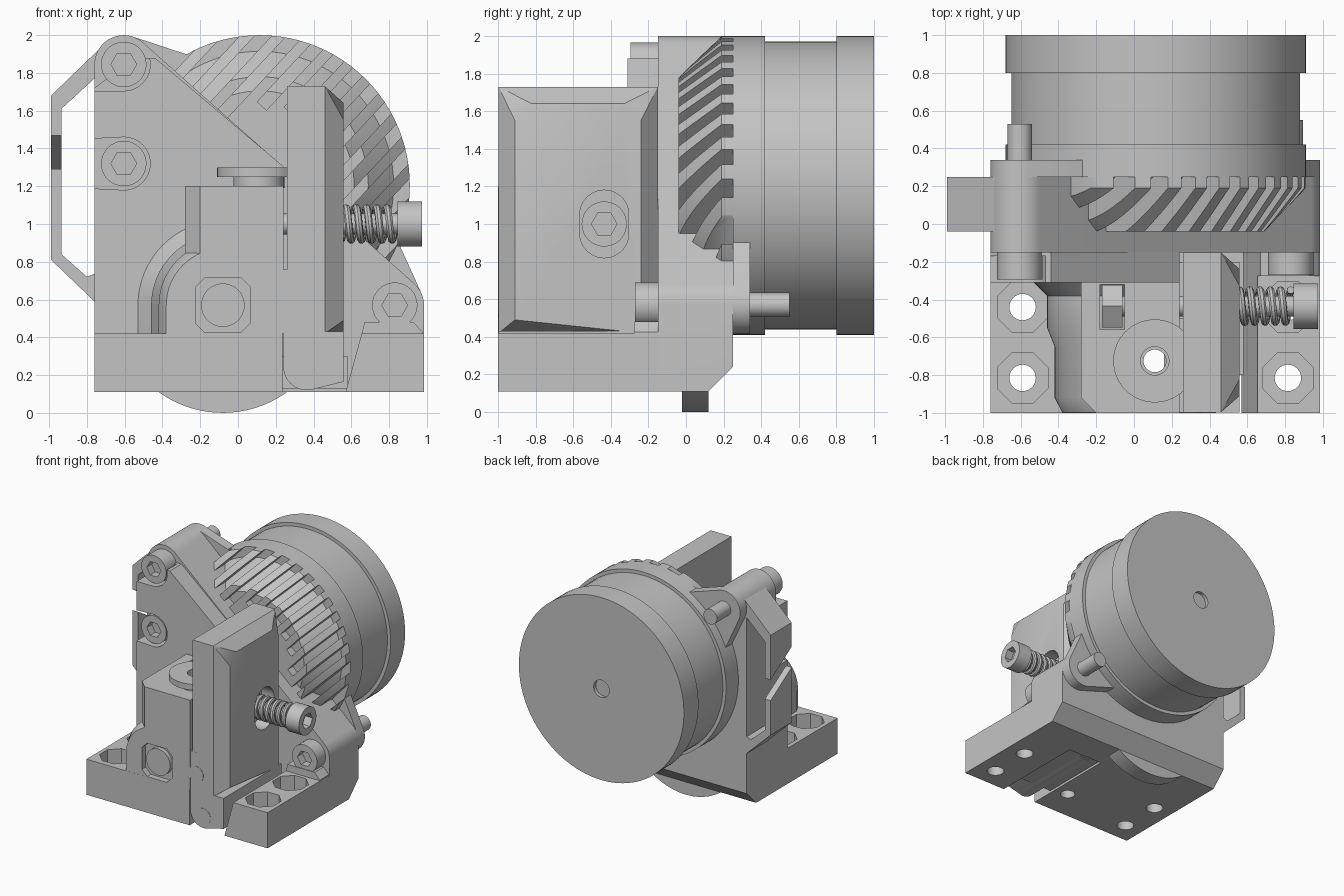
import bpy, bmesh
from math import sin, cos, pi, radians, sqrt, atan2
from mathutils import Vector
from mathutils.geometry import convex_hull_2d

if "Cube" in bpy.data.objects:
    bpy.data.objects.remove(bpy.data.objects["Cube"])

grey = bpy.data.materials.new("neutral grey")
grey.use_nodes = True
grey.diffuse_color = (0.55, 0.55, 0.55, 1)
grey.node_tree.nodes["Principled BSDF"].inputs["Base Color"].default_value = (0.55, 0.55, 0.55, 1)

PLACE = {"x": lambda u, v, w: (w, u, v),
         "y": lambda u, v, w: (u, w, v),
         "z": lambda u, v, w: (u, v, w)}


def finish(name, mesh):
    obj = bpy.data.objects.new(name, mesh)
    bpy.context.collection.objects.link(obj)
    mesh.materials.clear()
    mesh.materials.append(grey)
    return obj


def loft(name, axis, sections):
    """Solid through 2D sections [(position, points)] along an axis."""
    bm = bmesh.new()
    rings = [[bm.verts.new(PLACE[axis](u, v, w)) for u, v in pts] for w, pts in sections]
    for a, b in zip(rings, rings[1:]):
        for i in range(len(a)):
            j = (i + 1) % len(a)
            bm.faces.new((a[i], a[j], b[j], b[i]))
    bm.faces.new(rings[0])
    bm.faces.new(rings[-1])
    bmesh.ops.remove_doubles(bm, verts=bm.verts, dist=1e-4)
    bmesh.ops.recalc_face_normals(bm, faces=bm.faces)
    mesh = bpy.data.meshes.new(name)
    bm.to_mesh(mesh)
    bm.free()
    return finish(name, mesh)


def prism(name, axis, pts, a, b):
    return loft(name, axis, [(a, pts), (b, pts)])


def circle(u, v, r, n=48, start=0.0):
    return [(u + r * cos(start + 2 * pi * i / n), v + r * sin(start + 2 * pi * i / n)) for i in range(n)]


def rect(u0, u1, v0, v1):
    return [(u0, v0), (u1, v0), (u1, v1), (u0, v1)]


def hull(pts):
    return [pts[i] for i in convex_hull_2d([Vector(p) for p in pts])]


def turned(name, axis, u, v, steps, n=96):
    return loft(name, axis, [(w, circle(u, v, r, n)) for w, r in steps])


def bake(obj):
    deps = bpy.context.evaluated_depsgraph_get()
    return bpy.data.meshes.new_from_object(obj.evaluated_get(deps))


def cut(obj, *cutters):
    for c in cutters:
        c.hide_render = True
        mod = obj.modifiers.new("cut", "BOOLEAN")
        mod.operation, mod.solver, mod.object = "DIFFERENCE", "EXACT", c
    bpy.context.view_layer.update()
    mesh = bake(obj)
    obj.modifiers.clear()
    obj.data = mesh
    for c in cutters:
        bpy.data.objects.remove(c)


def socket_head(name, axis, u, v, a, b):
    """Cap screw head, with its socket on the end at a."""
    head = prism(name, axis, circle(u, v, 0.12), a, b)
    side = 1 if b > a else -1
    cut(head, prism("socket", axis, circle(u, v, 0.068, 6), a - 0.05 * side, a + 0.07 * side))


# Motor
MX, MZ = 0.115, 1.205
motor = turned("motor", "y", MX, MZ, [(0.25, 0.795), (0.42, 0.795), (0.42, 0.765),
                                     (0.8, 0.765), (0.8, 0.795), (1.0, 0.795)])
cut(motor, prism("shaft_hole", "y", circle(MX, MZ, 0.075), 0.97, 1.1))

# Vented conical cover with parallel slots over an inner core
cover = turned("vented_cover", "y", MX, MZ, [(-0.04, 0.575), (0.19, 0.795), (0.25, 0.795)])
turned("cover_core", "y", MX, MZ, [(0.03, 0.5), (0.26, 0.72)])
slots = []
dx, dz = cos(radians(47)), sin(radians(47))
for k in range(-6, 7):
    p = k * 0.124 + 0.03
    s0 = sqrt(0.42 ** 2 - p * p) if abs(p) < 0.42 else -1
    quad = [(s0, p - 0.033), (1, p - 0.033), (1, p + 0.033), (s0, p + 0.033)]
    slots.append(prism("slot", "y", [(MX + s * dx - q * dz, MZ + s * dz + q * dx)
                                     for s, q in quad], -0.1, 0.249))
cut(cover, *slots)

# Back plate, triangular, with rounded lugs
TOP, MID, LOW = (-0.605, 1.845), (-0.605, 1.32), (0.83, 0.57)
plate = prism("back_plate", "y", hull(circle(*TOP, 0.155) + circle(*LOW, 0.155)
              + [(-0.76, 0.11), (0.985, 0.11)]), -0.15, 0.25)
cut(plate, prism("chamfer", "x", [(0.11, 0.1), (0.26, 0.25), (0.3, 0.1)], -1, 1.1))

# Raised front layer with screw recesses
front = prism("front_plate", "y", [(-0.76, 0.42), (0.24, 0.42), (0.24, 1.305),
                                   (-0.44, 1.88), (-0.55, 1.88), (-0.76, 1.72)], -0.31, -0.15)
cut(front,
    prism("recess", "y", hull(circle(*TOP, 0.14) + [(-0.8, 1.705), (-0.8, 2), (-0.6, 2)]), -0.4, -0.17),
    prism("recess", "y", hull(circle(*MID, 0.14) + [(-0.8, 1.19), (-0.8, 1.45)]), -0.4, -0.17))

# Motor ears with screw ends, and screw heads
for name, (u, v), end in (("upper", TOP, 0.53), ("lower", LOW, 0.55)):
    a = atan2(v - MZ, u - MX)
    rim = [(MX + 0.79 * cos(a + t), MZ + 0.79 * sin(a + t)) for t in (-0.34, 0.34)]
    prism(name + "_ear", "y", hull(circle(u, v, 0.155) + rim), 0.25, 0.34)
    prism(name + "_screw_end", "y", circle(u, v, 0.065, 32), 0.3, end)
socket_head("upper_screw_head", "y", *TOP, -0.295, -0.15)
socket_head("middle_screw_head", "y", *MID, -0.295, -0.15)
socket_head("lower_screw_head", "y", *LOW, -0.27, -0.14)

# Cable loop on the right side, split by a diagonal gap
loop = prism("cable_loop", "y", [(-0.7, 1.96), (-0.99, 1.68), (-0.99, 0.81), (-0.75, 0.58),
                                 (-0.75, 0.74), (-0.8, 0.72), (-0.935, 0.84), (-0.935, 1.61),
                                 (-0.75, 1.78)], -0.04, 0.25)
cut(loop, prism("gap", "x", [(-0.1, 1.507), (0.3, 1.26), (0.3, 1.08), (-0.1, 1.327)], -1.1, -0.9))

# Drive wheel
WX, WZ = -0.08, 0.57
prism("drive_wheel", "y", circle(WX, 0.58, 0.58, 96), -0.02, 0.12)


# Base and right foot, with octagonal bolt pockets
def bolt_cutters(x):
    out = []
    for y in (-0.44, -0.815):
        out.append(prism("pocket", "z", circle(x, y, 0.145, 8, pi / 8), 0.24, 0.5))
        out.append(prism("hole", "z", circle(x, y, 0.07, 32), 0, 0.3))
    return out


def feed_hole():
    return prism("feed_hole", "z", circle(0.11, -0.725, 0.06, 32), 0, 1.5)


base = prism("base", "z", rect(-0.76, 0.235, -1, -0.15), 0.11, 0.42)
cut(base, feed_hole(), *bolt_cutters(-0.59))
foot = prism("left_foot", "y", [(0.57, 0.11), (0.985, 0.11), (0.985, 0.42), (0.655, 0.42)], -1, -0.15)
cut(foot, *bolt_cutters(0.815))
prism("foot_gusset", "y", [(0.58, 0.12), (0.98, 0.12), (0.98, 0.425), (0.93, 0.48), (0.67, 0.48)],
      -0.275, -0.15)
prism("inner_floor", "z", rect(0.23, 0.58, -0.8, -0.14), 0.13, 0.3)


# Feed block: upright box and rounded housing
def arch(r):
    half = [(WX + r * cos(pi * i / 32), WZ + r * sin(pi * i / 32)) for i in range(33)]
    return [(min(u, 0.24), v) for u, v in [(WX + r, 0.42)] + half + [(WX - r, 0.42)]]


def nut_recess():
    h, c = 0.145, 0.095
    return prism("recess", "y", hull([(WX + a * s, WZ + b * t) for a, b in ((h, c), (c, h))
                                      for s in (-1, 1) for t in (-1, 1)]), -1.1, -0.95)


block = prism("feed_block", "z", [(-0.28, -0.31), (-0.28, -0.92), (-0.2, -1), (0.24, -1),
                                  (0.24, -0.31)], 0.42, 1.2)
cut(block, feed_hole(), nut_recess(), prism("nut_pocket", "z", rect(-0.18, -0.05, -0.56, -0.32), 0.88, 1.3))
housing = loft("rounded_housing", "y", [(w, arch(r)) for w, r in (
    (-0.999, 0.3), (-0.92, 0.34), (-0.65, 0.34), (-0.55, 0.38), (-0.38, 0.38), (-0.31, 0.45))])
cut(housing, feed_hole(), nut_recess())
prism("bearing", "y", circle(WX, WZ, 0.115), -0.985, -0.9)
prism("hex_nut", "x", circle(-0.435, 1.0, 0.13, 6, pi / 2), -0.17, -0.06)

# Feed collar
collar = turned("feed_collar", "z", 0.11, -0.725,
                [(1.19, 0.135), (1.25, 0.135), (1.25, 0.22), (1.3, 0.22)], 64)
cut(collar, prism("bore", "z", circle(0.11, -0.725, 0.075, 32), 1, 1.5))

# Swinging tension arm with a chamfered outer side
outer = [(-0.997, 0.42), (-0.15, 0.42), (-0.15, 1.73), (-0.15, 1.73), (-0.997, 1.73), (-0.997, 1.73)]
inner = [(-0.91, 0.49), (-0.24, 0.42), (-0.24, 1.55), (-0.33, 1.64), (-0.82, 1.64), (-0.91, 1.55)]
arm = loft("tension_arm", "x", [(0.26, outer), (0.46, outer), (0.56, inner)])
cut(arm, prism("arm_slot", "x", hull(circle(-0.435, 0.95, 0.13) + circle(-0.435, 1.05, 0.13)), 0.44, 0.7))
prism("arm_foot", "y", hull(circle(0.365, 0.245, 0.125) + [(0.56, 0.165), (0.56, 0.43), (0.24, 0.43)]),
      -0.997, -0.2)
prism("latch", "y", [(0.16, 0.46), (0.24, 0.42), (0.3, 0.42), (0.3, 0.76), (0.24, 0.76), (0.16, 0.7)],
      -0.998, -0.5)
for name, u, v in (("pivot_pin", 0.365, 0.22), ("idler_pin", 0.295, 0.57)):
    prism(name, "y", circle(u, v, 0.07, 32), -1.0, -0.9)

# Tension screw and spring
prism("tension_shaft", "x", circle(-0.435, 1.0, 0.055, 32), -0.1, 0.9)
socket_head("tension_head", "x", -0.435, 1.0, 0.975, 0.845)
curve = bpy.data.curves.new("spring_path", "CURVE")
curve.dimensions, curve.bevel_depth, curve.bevel_resolution, curve.use_fill_caps = "3D", 0.02, 2, True
spline = curve.splines.new("POLY")
steps = 168
spline.points.add(steps)
for i, pt in enumerate(spline.points):
    t = i / steps
    a = t * 2 * pi * 7
    pt.co = (0.45 + 0.38 * t, -0.435 + 0.085 * cos(a), 1.0 + 0.085 * sin(a), 1)
helix = bpy.data.objects.new("spring_path", curve)
bpy.context.collection.objects.link(helix)
bpy.context.view_layer.update()
finish("spring", bake(helix))
bpy.data.objects.remove(helix)

# Smooth round faces, keep edges sharp
for obj in bpy.context.collection.objects:
    if obj.type == "MESH":
        for f in obj.data.polygons:
            f.use_smooth = True
        obj.data.set_sharp_from_angle(angle=radians(30))
